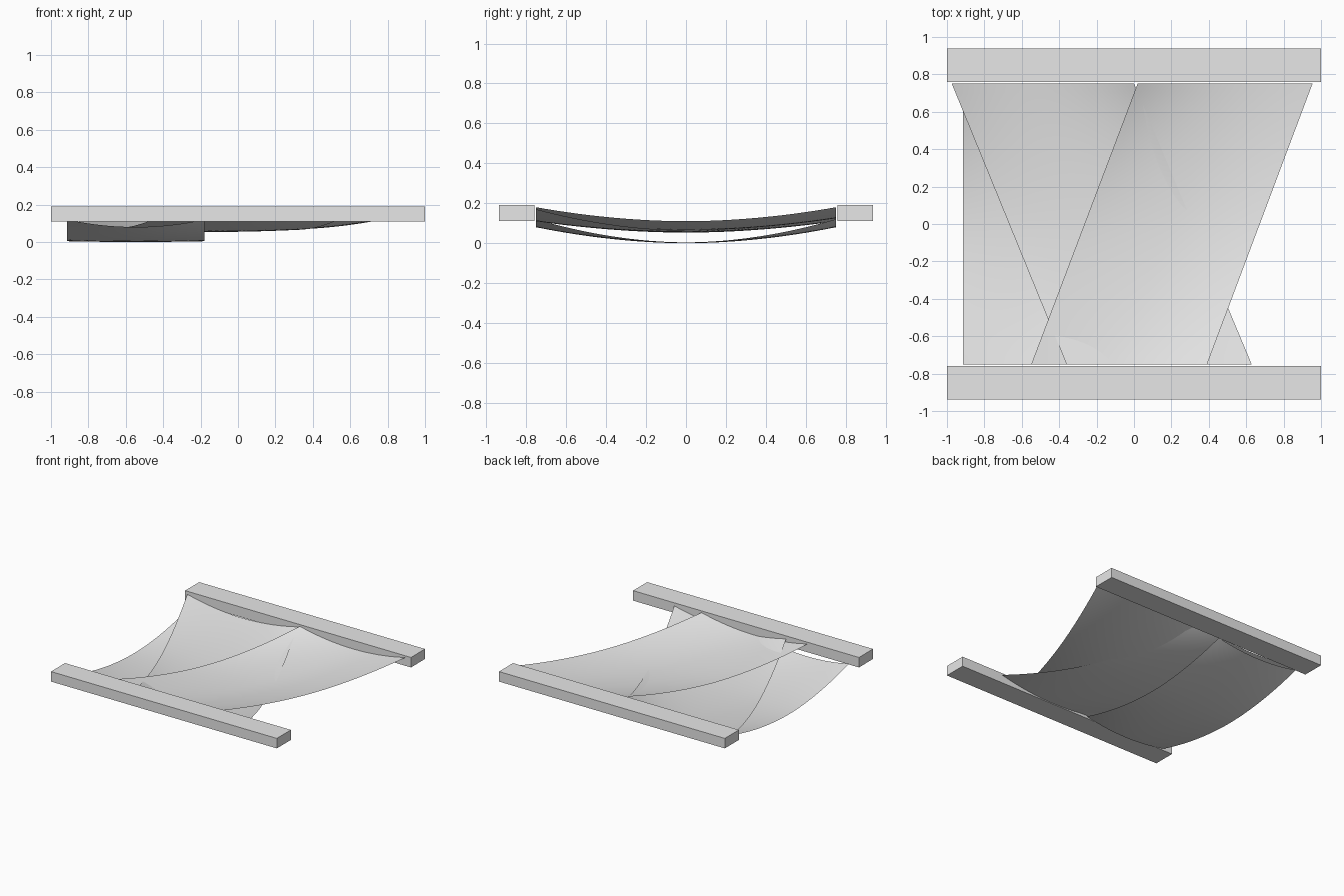
import bpy
import bmesh

cube = bpy.data.objects.get("Cube")
if cube:
    bpy.data.objects.remove(cube)

grey = bpy.data.materials.new("light_grey")
grey.use_nodes = True
colour = (0.8, 0.8, 0.8, 1)
grey.diffuse_color = colour
grey.node_tree.nodes["Principled BSDF"].inputs["Base Color"].default_value = colour


def finish(name, bm):
    mesh = bpy.data.meshes.new(name)
    bm.to_mesh(mesh)
    bm.free()
    mesh.materials.append(grey)
    obj = bpy.data.objects.new(name, mesh)
    bpy.context.collection.objects.link(obj)
    return obj


def beam(name, y):
    bm = bmesh.new()
    bmesh.ops.create_cube(bm, size=1)
    bmesh.ops.scale(bm, vec=(2, 0.178, 0.08), verts=bm.verts)
    bmesh.ops.translate(bm, vec=(0, y, 0.15), verts=bm.verts)
    finish(name, bm)


def band(name, front, back, end, middle, steps=32):
    """Hanging cloth; end and middle hold heights of left edge, centre, right edge."""
    bm = bmesh.new()
    bmesh.ops.create_grid(bm, x_segments=steps, y_segments=steps, size=1)

    def across(h, u):
        edge = h[0] if u < 0 else h[2]
        return h[1] + (edge - h[1]) * u * u

    for v in bm.verts:
        u, t = v.co.x, v.co.y
        s, k = (u + 1) / 2, (t + 1) / 2
        x_front = front[0] + (front[1] - front[0]) * s
        x_back = back[0] + (back[1] - back[0]) * s
        low = across(middle, u)
        high = across(end, u)
        v.co = (x_front + (x_back - x_front) * k, 0.752 * t,
                low + (high - low) * abs(t) ** 1.9)
    for f in bm.faces:
        f.smooth = True
    finish(name, bm)


# Rails at the front and back
beam("front_rail", -0.848)
beam("back_rail", 0.848)

# Three overlapping sagging cloth bands, lowest first
band("straight_band", (-0.915, -0.18), (-0.915, -0.18), (0.12, 0.08, 0.12), (0.004, 0, 0.004))
band("lower_slanted_band", (-0.36, 0.63), (-0.975, 0.0), (0.17, 0.11, 0.17), (0.072, 0.053, 0.065))
band("upper_slanted_band", (-0.55, 0.39), (0.02, 0.955), (0.18, 0.125, 0.18), (0.085, 0.065, 0.11))
